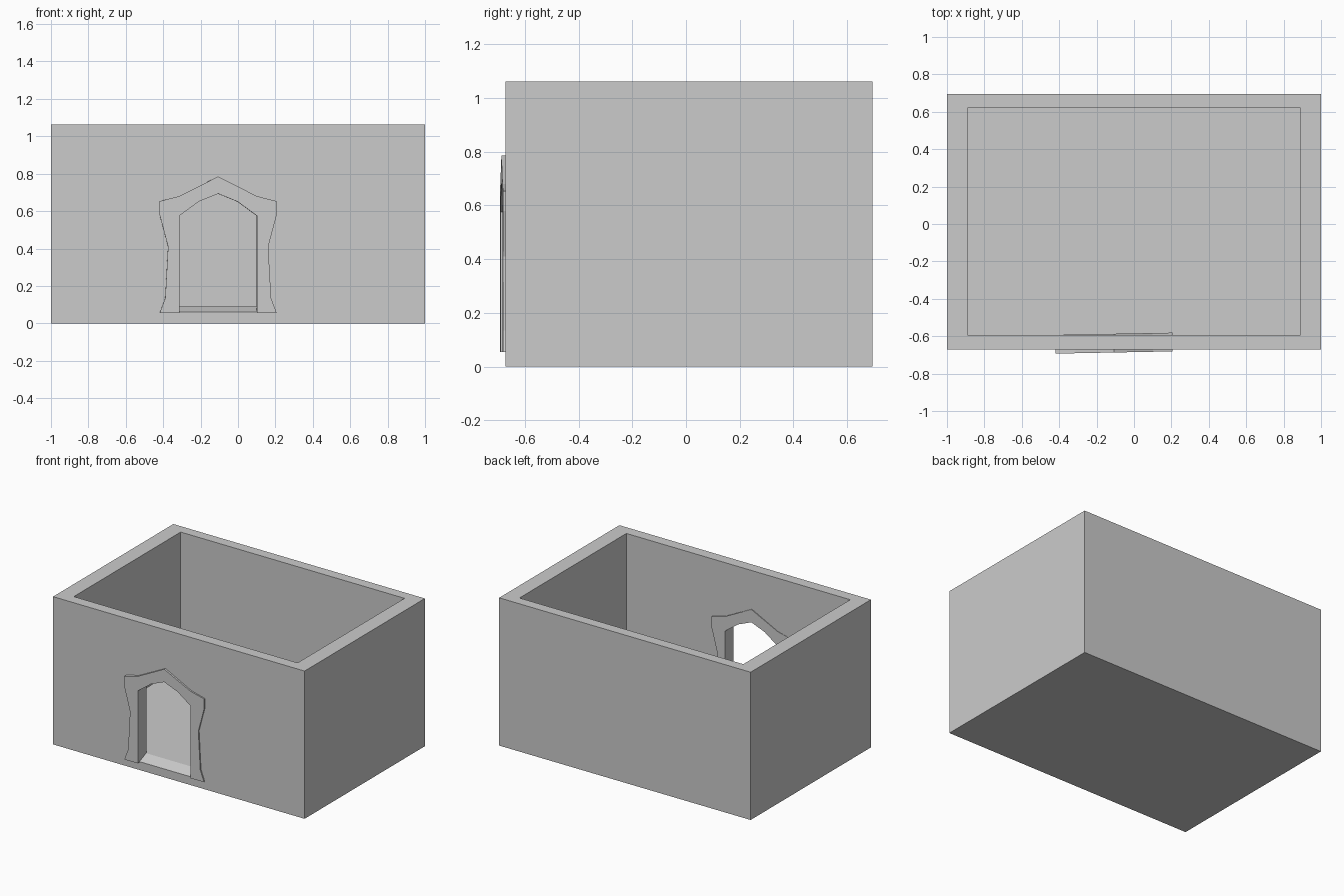
import bpy, bmesh
from mathutils import Matrix, Vector

if "Cube" in bpy.data.objects:
    bpy.data.objects.remove(bpy.data.objects["Cube"])

DOOR_X = -0.107   # symmetry axis of the doorway


def mirrored(half):
    """Complete a left half profile (ending on the axis) across x = 0."""
    return half + [(-x, z) for x, z in reversed(half[:-1])]


def make_object(name, bm):
    bmesh.ops.recalc_face_normals(bm, faces=bm.faces)
    mesh = bpy.data.meshes.new(name)
    bm.to_mesh(mesh)
    bm.free()
    obj = bpy.data.objects.new(name, mesh)
    bpy.context.collection.objects.link(obj)
    return obj


def extruded(profile, y0, y1):
    """Profile in the xz plane, extruded from y0 to y1 around the door axis."""
    bm = bmesh.new()
    face = bm.faces.new([bm.verts.new((DOOR_X + x, y0, z)) for x, z in profile])
    res = bmesh.ops.extrude_face_region(bm, geom=[face], use_keep_orig=True)
    verts = [g for g in res["geom"] if isinstance(g, bmesh.types.BMVert)]
    bmesh.ops.translate(bm, vec=(0, y1 - y0, 0), verts=verts)
    return bm


# Open-topped room: outer block with a sunken interior
def box(bm, x, y0, y1, z0, z1):
    size = Vector((2 * x, y1 - y0, z1 - z0))
    mid = Vector((0, (y0 + y1) / 2, (z0 + z1) / 2))
    mat = Matrix.Translation(mid) @ Matrix.Diagonal((*size, 1))
    return bmesh.ops.create_cube(bm, size=1, matrix=mat)["verts"]


bm = bmesh.new()
box(bm, 1.0, -0.672, 0.694, 0, 1.062)
top = max(bm.faces, key=lambda f: f.calc_center_median().z)
bmesh.ops.inset_individual(bm, faces=[top], thickness=0.08)
for v in top.verts:
    v.co.x = 0.89 if v.co.x > 0 else -0.89
    v.co.y = 0.62 if v.co.y > 0 else -0.594
res = bmesh.ops.extrude_face_region(bm, geom=[top])
floor_verts = [g for g in res["geom"] if isinstance(g, bmesh.types.BMVert)]
for v in floor_verts:
    v.co.z = 0.09
if top.is_valid:
    bmesh.ops.delete(bm, geom=[top], context='FACES_ONLY')
room = make_object("room_walls", bm)

# Doorway cutter, its bottom forming a slightly sloping sill
bm = extruded(mirrored([(-0.22, 0.01), (-0.22, 0.585), (-0.11, 0.662), (0, 0.705)]), -0.8, -0.5)
for v in bm.verts:
    if v.co.z < 0.1 and v.co.y > -0.6:
        v.co.z = 0.127
cutter = make_object("doorway_cutter", bm)
cutter.hide_render = True
cutter.hide_set(True)
cut = room.modifiers.new("doorway", 'BOOLEAN')
cut.object = cutter
cut.operation = 'DIFFERENCE'
cut.solver = 'EXACT'

# Flared, peaked door surround passing through the wall
outer = mirrored([(-0.313, 0.055), (-0.283, 0.135), (-0.268, 0.41), (-0.313, 0.58),
                  (-0.313, 0.653), (-0.207, 0.68), (0, 0.785)])
inner = mirrored([(-0.207, 0.055), (-0.207, 0.575), (-0.105, 0.65), (0, 0.693)])
bm = extruded(outer + inner[::-1], -0.687, -0.587)
pivot = Vector((DOOR_X, -0.637, 0))
bmesh.ops.rotate(bm, cent=pivot, matrix=Matrix.Rotation(0.019, 3, 'Z'), verts=bm.verts)
make_object("door_surround", bm)
